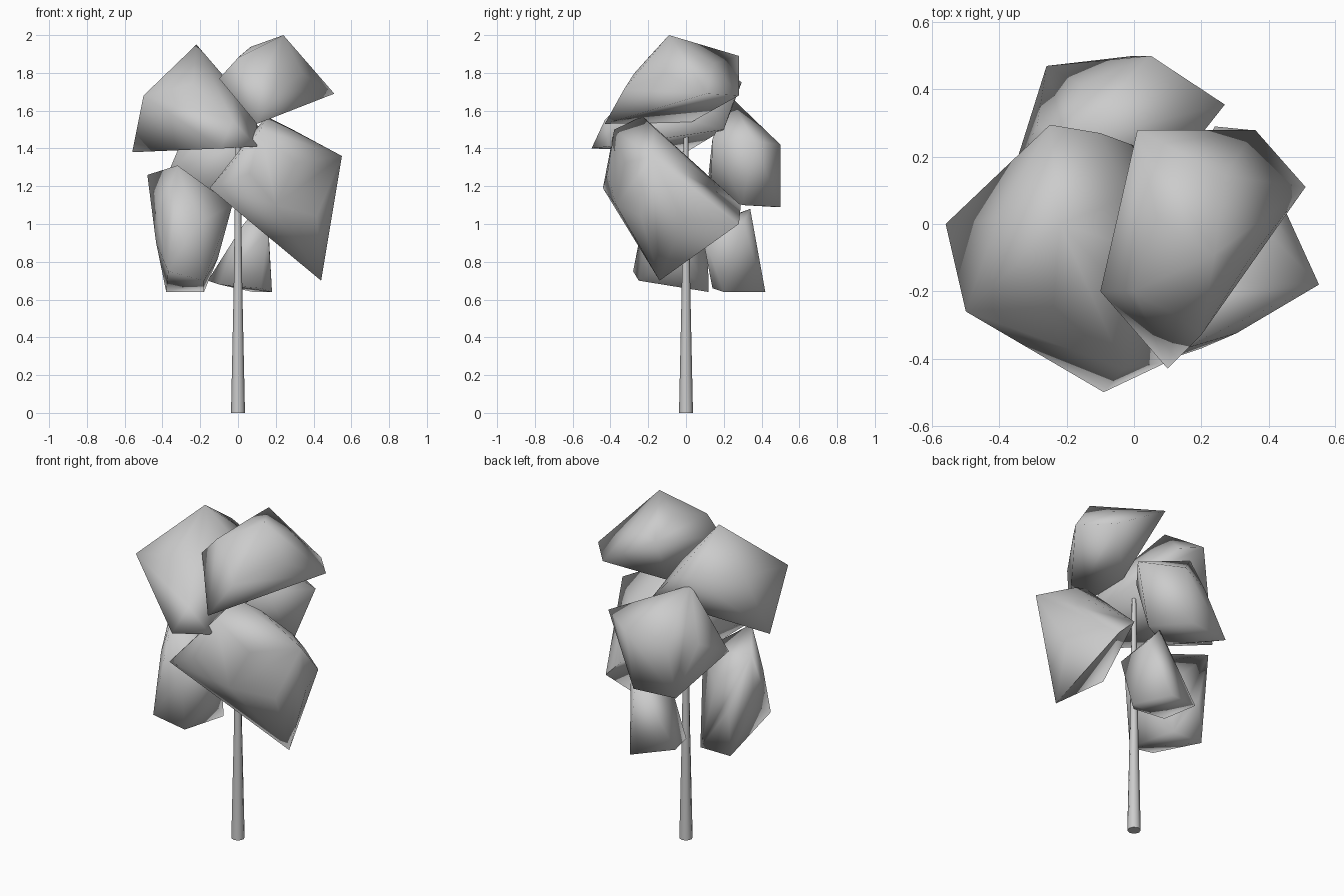
import bpy, bmesh, math

if "Cube" in bpy.data.objects:
    bpy.data.objects.remove(bpy.data.objects["Cube"])


def finish(name, bm, angle):
    bmesh.ops.recalc_face_normals(bm, faces=bm.faces)
    mesh = bpy.data.meshes.new(name)
    bm.to_mesh(mesh)
    bm.free()
    obj = bpy.data.objects.new(name, mesh)
    bpy.context.collection.objects.link(obj)
    bpy.ops.object.select_all(action='DESELECT')
    obj.select_set(True)
    bpy.context.view_layer.objects.active = obj
    bpy.ops.object.shade_smooth_by_angle(angle=math.radians(angle))
    return obj


def clump(name, *corners):
    """Smooth leaf mass: a hull around a few corners, its large faces domed."""
    bm = bmesh.new()
    for c in corners:
        bm.verts.new(c)
    bmesh.ops.convex_hull(bm, input=bm.verts)
    loose = [v for v in bm.verts if not v.link_faces]
    bmesh.ops.delete(bm, geom=loose, context='VERTS')
    bmesh.ops.dissolve_limit(bm, angle_limit=math.radians(12),
                             verts=bm.verts, edges=bm.edges)
    bmesh.ops.recalc_face_normals(bm, faces=bm.faces)
    bm.normal_update()
    big = [f for f in bm.faces if f.calc_area() > 0.06 and f.normal.z > -0.4]
    bmesh.ops.poke(bm, faces=big, offset=0.02)
    return finish(name, bm, 100)


# Tapered trunk
bm = bmesh.new()
rings = []
for z, r in ((0, 0.037), (0.65, 0.023), (1.46, 0.012)):
    rings.append([bm.verts.new((r * math.cos(math.tau * i / 8),
                                r * math.sin(math.tau * i / 8), z)) for i in range(8)])
for lo, hi in zip(rings, rings[1:]):
    for i in range(8):
        bm.faces.new((lo[i], lo[(i + 1) % 8], hi[(i + 1) % 8], hi[i]))
bm.faces.new(rings[0])
bm.faces.new(rings[-1])
finish("trunk", bm, 50)

# Crown: two top clumps
clump("leaves_top_right",
      (.1, -.43, 1.53), (.51, .11, 1.69), (.36, .28, 1.68), (.24, -.09, 2.0),
      (.01, .28, 1.89), (.0, -.2, 1.88), (-.1, -.2, 1.77), (.2, -.33, 1.71),
      (.06, -.34, 1.7), (.1, .03, 1.54))
clump("leaves_top_left",
      (-.56, 0, 1.38), (-.09, -.5, 1.4), (.1, -.41, 1.41), (.09, .2, 1.5),
      (-.25, .295, 1.75), (-.1, .27, 1.7), (-.5, -.26, 1.68), (-.22, 0, 1.95),
      (-.03, -.43, 1.55), (.1, -.1, 1.58))

# Middle clumps
clump("leaves_front_right",
      (-.15, -.44, 1.19), (.12, -.38, 1.5), (.15, -.23, 1.57), (.27, -.17, 1.51),
      (.55, -.18, 1.36), (.44, -.14, .7), (.34, .28, 1.0), (.24, .29, 1.1),
      (.2, -.37, 1.1))
clump("leaves_back",
      (.27, .355, 1.44), (.05, .5, 1.42), (.0, .5, 1.09), (-.26, .47, 1.09),
      (-.37, .12, 1.27), (-.2, .24, 1.67), (.15, .3, 1.1), (-.1, .13, 1.15),
      (.1, .14, 1.45))

# Low clumps
clump("leaves_low_left",
      (-.37, -.28, .75), (-.18, -.25, .7), (-.18, .12, .64), (-.38, .12, .64),
      (-.48, .06, 1.26), (-.32, -.17, 1.31), (-.03, -.12, 1.1))
clump("leaves_low_back",
      (.18, .2, .64), (.08, .42, .64), (-.16, .33, .7), (-.1, .14, .68),
      (.12, .14, .66), (.1, .34, 1.08), (.16, .3, 1.0), (.16, .08, .97),
      (.03, .12, 1.0))
